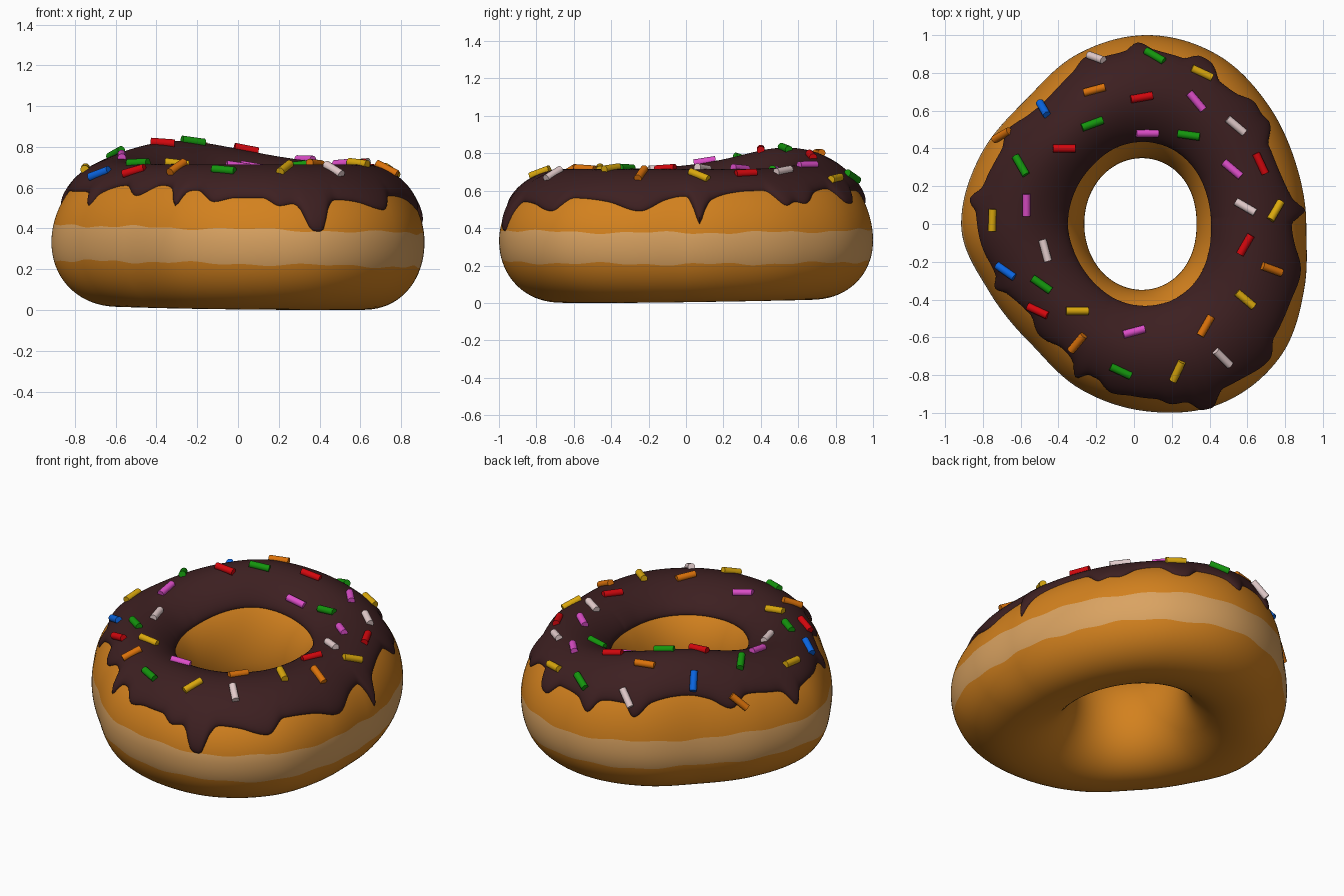
import bpy
import math
from mathutils import Vector

if "Cube" in bpy.data.objects:
    bpy.data.objects.remove(bpy.data.objects["Cube"])

CX, ZC, GLAZE = 0.07, 0.335, 0.025
TOP, BOTTOM = 1.92, 2.1  # roundness of the upper and lower half section
SEGMENTS = 360

# Outer radius of the ring at even steps round it
OUTLINE = [0.842, 0.85, 0.90, 0.97, 1.0, 0.972, 0.92, 0.955,
           0.985, 0.912, 0.884, 0.942, 0.992, 1.028, 0.995, 0.90]
OUTLINE = [(i * 22.5, r) for i, r in enumerate(OUTLINE)]

# Height of the lower icing edge by angle: dips are drips
DRIPS = [(0, .57), (3, .5), (5, .42), (7, .49), (10, .55), (20, .59), (33, .6),
         (40, .52), (44, .54), (48, .53), (55, .59), (63, .61), (68, .54), (72, .53),
         (78, .6), (88, .59), (93, .53), (97, .6), (106, .61), (110, .54), (116, .62),
         (128, .65), (138, .62), (146, .56), (153, .62), (163, .6), (168, .58),
         (172, .5), (176, .57), (190, .58), (199, .57), (203, .51), (206, .57),
         (218, .61), (226, .56), (236, .61), (242, .59), (245, .51), (248, .575),
         (252, .585), (258, .53), (265, .55), (273, .55), (278, .51), (282, .52),
         (284, .49), (286, .405), (288, .385), (290, .395), (292, .49), (295, .54),
         (302, .53), (312, .49), (318, .56), (331, .54), (343, .49), (352, .55)]


def material(name, color):
    mat = bpy.data.materials.new(name)
    mat.use_nodes = True
    mat.diffuse_color = (*color, 1)
    mat.node_tree.nodes["Principled BSDF"].inputs["Base Color"].default_value = (*color, 1)
    return mat


def loop_value(table, degrees):
    """Smooth closed curve through (angle, value) pairs without overshoot."""
    n = len(table)

    def knot(i):
        return table[i % n][0] + 360 * (i // n), table[i % n][1]

    def slope(i):
        (a, p), (b, q), (c, r) = knot(i - 1), knot(i), knot(i + 1)
        return 0 if (q - p) * (r - q) <= 0 else (r - p) / (c - a)

    degrees %= 360
    i = max(k for k in range(n) if table[k][0] <= degrees)
    (a, p), (b, q) = knot(i), knot(i + 1)
    d, s = b - a, (degrees - a) / (b - a)
    return (p * (1 + 2 * s) * (1 - s) ** 2 + q * s * s * (3 - 2 * s)
            + d * s * (1 - s) * (slope(i) * (1 - s) - slope(i + 1) * s))


def section(a):
    """Middle radius, half width, upper and lower half height at angle a."""
    outer = loop_value(OUTLINE, math.degrees(a))
    inner = 0.322 - 0.036 * math.cos(a) - 0.025 * math.cos(2 * a)
    away = (math.degrees(a) - 124 + 180) % 360 - 180
    upper = 0.355 + 0.115 * math.exp(-(away / 43) ** 2)
    lower = 0.325 - 0.01 * math.cos(a - math.radians(130))
    return (outer + inner) / 2, (outer - inner) / 2, upper, lower


def power(value, exponent):
    return math.copysign(abs(value) ** exponent, value)


def surface(a, t, extra=0.0):
    """Point on the rounded section: t runs outside, top, inside, bottom."""
    mid, w, up, low = section(a)
    n, h = (TOP, up) if math.sin(t) > 0 else (BOTTOM, low)
    r = mid + (w + extra) * power(math.cos(t), 2 / n)
    z = ZC + (h + extra) * power(math.sin(t), 2 / n)
    return CX + r * math.cos(a), r * math.sin(a), z


def outer_t(a, z):
    """Section parameter on the outer side at height z."""
    _, _, up, low = section(a)
    n, h = (TOP, up) if z > ZC else (BOTTOM, low)
    return math.asin(power((z - ZC) / h, n / 2))


def icing_height(x, y):
    r, a = math.hypot(x - CX, y), math.atan2(y, x - CX)
    mid, w, up, _ = section(a)
    u = min(0.97, abs(r - mid) / (w + GLAZE))
    return ZC + (up + GLAZE) * (1 - u ** TOP) ** (1 / TOP)


def smooth(obj):
    bpy.ops.object.select_all(action='DESELECT')
    obj.select_set(True)
    bpy.context.view_layer.objects.active = obj
    bpy.ops.object.shade_smooth_by_angle(angle=math.radians(40))


def ring(name, row, rows, closed, mats, rule):
    """Sweep rows of points round the ring; rule picks a material per row."""
    verts = [p for i in range(SEGMENTS) for p in row(2 * math.pi * i / SEGMENTS)]
    faces, slots = [], []
    for i in range(SEGMENTS):
        here, there = i * rows, (i + 1) % SEGMENTS * rows
        for j in range(rows if closed else rows - 1):
            k = (j + 1) % rows
            faces.append((here + j, there + j, there + k, here + k))
            slots.append(rule(j))
    mesh = bpy.data.meshes.new(name)
    mesh.from_pydata(verts, [], faces)
    for mat in mats:
        mesh.materials.append(mat)
    mesh.polygons.foreach_set("material_index", slots)
    mesh.update()
    obj = bpy.data.objects.new(name, mesh)
    bpy.context.collection.objects.link(obj)
    smooth(obj)


# Dough ring with a pale band round the outside
BAND, REST = 10, 70


def dough_row(a):
    wave = 0.005 * math.sin(9 * a) + 0.004 * math.sin(23 * a + 1)
    low = outer_t(a, 0.225 - 0.018 * math.cos(a) + wave)
    high = outer_t(a, 0.395 - 0.02 * math.cos(a) - wave)
    ts = [low + (high - low) * i / BAND for i in range(BAND)]
    ts += [high + (low + 2 * math.pi - high) * i / REST for i in range(REST)]
    return [surface(a, t) for t in ts]


ring("dough_ring", dough_row, BAND + REST, True,
     [material("golden dough", (0.65, 0.22, 0.013)), material("pale dough", (0.7, 0.365, 0.12))],
     lambda j: 1 if j < BAND else 0)

# Icing shell with rounded edges and drips
ROWS = 56


def icing_row(a):
    start = outer_t(a, loop_value(DRIPS, math.degrees(a)))
    end = math.pi - math.acos(0.73 ** (TOP / 2))
    points = []
    for i in range(ROWS):
        s = (1 - math.cos(math.pi * i / (ROWS - 1))) / 2
        edge = math.sqrt(max(0, 1 - abs(2 * s - 1) ** 8))
        points.append(surface(a, start + (end - start) * s, (GLAZE + 0.004) * edge - 0.004))
    return points


ring("icing", icing_row, ROWS, False,
     [material("dark chocolate", (0.046, 0.014, 0.015))], lambda j: 0)

# Sprinkles: x, y and turn in degrees, grouped by colour
SPRINKLES = {
    "white": ((.78, .61, .61), [(-.2, .88, -20), (.54, .52, -40), (.59, .09, -30),
                                (-.47, -.14, -75), (.47, -.71, -45)]),
    "green": ((.007, .3, .004), [(.11, .89, -30), (-.22, .53, 20), (.29, .47, -8),
                                 (-.6, .31, -60), (-.49, -.32, -35), (-.07, -.78, -25)]),
    "yellow": ((.7, .39, .004), [(.36, .8, -25), (-.75, .02, 88), (.75, .07, 60),
                                 (.59, -.4, -40), (-.3, -.46, 0), (.23, -.78, 65)]),
    "blue": ((.003, .13, .75), [(-.48, .61, -60), (-.68, -.25, -35)]),
    "orange": ((.7, .165, .003), [(-.21, .71, 15), (-.7, .47, 30), (.73, -.24, -20),
                                  (-.3, -.63, 50), (.38, -.54, 60)]),
    "red": ((.65, .002, .004), [(.04, .67, 10), (-.37, .4, 0), (.67, .32, -65),
                                (.59, -.11, 60), (-.51, -.46, -25)]),
    "pink": ((.72, .075, .58), [(.33, .65, -50), (.07, .48, 0), (.52, .29, -40),
                                (-.57, .1, 90), (0, -.57, 15)]),
}
for color, (rgb, places) in SPRINKLES.items():
    mat = material(color + " sugar", rgb)
    for x, y, turn in places:
        dx, dy = (0.04 * f(math.radians(turn)) for f in (math.cos, math.sin))
        ahead, behind = icing_height(x + dx, y + dy), icing_height(x - dx, y - dy)
        along = Vector((2 * dx, 2 * dy, ahead - behind))
        bpy.ops.mesh.primitive_cylinder_add(
            vertices=16, radius=0.021, depth=0.118,
            location=(x, y, icing_height(x, y) + 0.006),
            rotation=along.to_track_quat('Z', 'Y').to_euler())
        sprinkle = bpy.context.object
        sprinkle.name = color + "_sprinkle"
        sprinkle.data.materials.append(mat)
        smooth(sprinkle)
